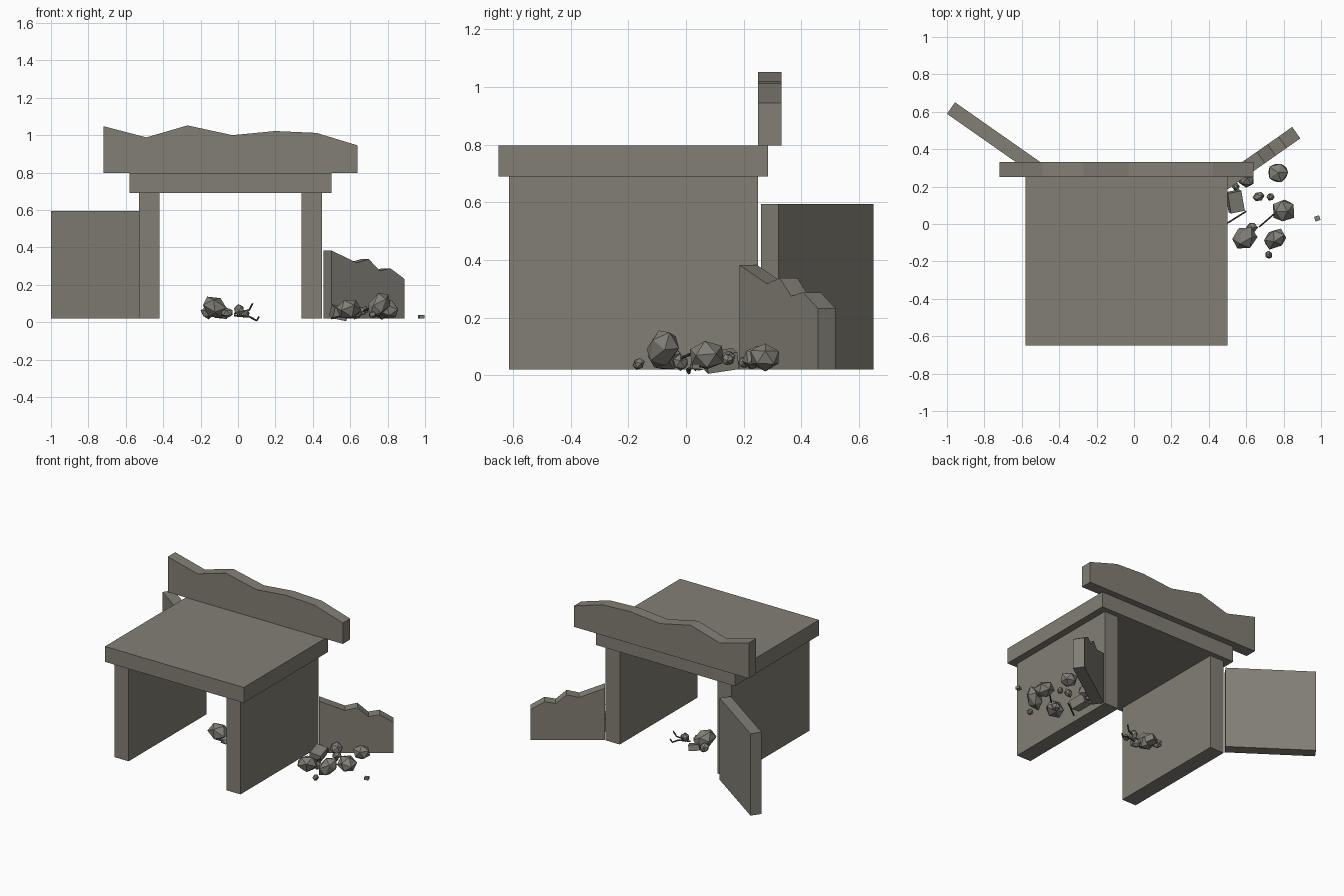
import bpy, bmesh, math, random
from mathutils import Vector, Matrix, Euler

if "Cube" in bpy.data.objects:
    bpy.data.objects.remove(bpy.data.objects["Cube"])

random.seed(4)


def material(name, col):
    m = bpy.data.materials.new(name)
    m.diffuse_color = (*col, 1)
    m.use_nodes = True
    m.node_tree.nodes["Principled BSDF"].inputs["Base Color"].default_value = m.diffuse_color
    return m


CONCRETE = material("weathered_concrete", (0.225, 0.212, 0.178))
RUBBLE = material("rubble_grey", (0.22, 0.215, 0.185))
STEEL = material("dark_rebar", (0.085, 0.08, 0.07))


def finish(name, bm, mat):
    bmesh.ops.recalc_face_normals(bm, faces=bm.faces)
    me = bpy.data.meshes.new(name)
    bm.to_mesh(me)
    bm.free()
    me.materials.append(mat)
    ob = bpy.data.objects.new(name, me)
    bpy.context.collection.objects.link(ob)
    return ob


def box(name, x, y, z):
    bm = bmesh.new()
    bmesh.ops.create_cube(bm, size=1)
    for v in bm.verts:
        v.co = Vector([lo + (c + 0.5) * (hi - lo) for c, (lo, hi) in zip(v.co, (x, y, z))])
    return finish(name, bm, CONCRETE)


def slab(name, outline, depth, loc=(0, 0, 0), angle=0):
    """Upright wall: (along, z) outline, thickened along local +y."""
    bm = bmesh.new()
    face = bm.faces.new([bm.verts.new((a, 0, z)) for a, z in outline])
    ext = bmesh.ops.extrude_face_region(bm, geom=[face])
    verts = [g for g in ext["geom"] if isinstance(g, bmesh.types.BMVert)]
    bmesh.ops.translate(bm, verts=verts, vec=(0, depth, 0))
    bm.transform(Matrix.Translation(loc) @ Matrix.Rotation(math.radians(angle), 4, 'Z'))
    return finish(name, bm, CONCRETE)


def chunk(name, loc, size, rot=(0, 0, 0), cube=False):
    """Broken lump: low icosphere or block with slightly jittered corners."""
    bm = bmesh.new()
    if cube:
        bmesh.ops.create_cube(bm, size=2)
    else:
        bmesh.ops.create_icosphere(bm, subdivisions=1, radius=1)
        for v in bm.verts:
            v.co *= random.uniform(0.94, 1.08)
    bm.transform(Matrix.LocRotScale(Vector(loc), Euler(rot), Vector(size)))
    return finish(name, bm, RUBBLE)


def bar(name, points, r=0.005):
    """Bent reinforcing bar made of six-sided segments."""
    bm = bmesh.new()
    for p, q in zip(points, points[1:]):
        p, q = Vector(p), Vector(q)
        d = q - p
        m = Matrix.Translation((p + q) / 2) @ d.to_track_quat('Z', 'Y').to_matrix().to_4x4()
        bmesh.ops.create_cone(bm, cap_ends=True, segments=6, radius1=r, radius2=r,
                              depth=d.length, matrix=m)
    return finish(name, bm, STEEL)


# Bunker shell, open at both ends
box("left_wall", (-0.53, -0.42), (-0.615, 0.25), (0.02, 0.69))
box("right_wall", (0.34, 0.45), (-0.615, 0.25), (0.02, 0.69))
box("roof_slab", (-0.58, 0.50), (-0.65, 0.285), (0.69, 0.798))

# Broken parapet above the rear opening
slab("broken_parapet", [(-0.72, 0.798), (0.64, 0.798), (0.64, 0.945), (0.42, 1.012),
                        (0.20, 1.022), (-0.03, 1.0), (-0.27, 1.052), (-0.49, 0.988),
                        (-0.72, 1.048)], 0.081, (0, 0.25, 0))

# Splayed wing walls: one intact, one collapsed
slab("left_wing_wall", [(-0.574, 0.02), (0, 0.02), (0, 0.595), (-0.574, 0.595)],
     0.075, (-0.53, 0.26, 0), -35)
slab("broken_right_wing_wall", [(0, 0.02), (0.475, 0.02), (0.475, 0.232), (0.385, 0.288),
                                (0.314, 0.275), (0.244, 0.337), (0.165, 0.318), (0, 0.383)],
     0.075, (0.50, 0.185, 0), 35)

# Rubble pile outside the right wall: position, half size
rocks = [
    ((0.77, 0.275, 0.062), (0.06, 0.057, 0.05)),
    ((0.80, 0.07, 0.068), (0.064, 0.066, 0.052)),
    ((0.755, -0.08, 0.092), (0.057, 0.052, 0.08)),
    ((0.59, -0.075, 0.07), (0.062, 0.07, 0.055)),
    ((0.60, 0.235, 0.06), (0.048, 0.04, 0.045)),
    ((0.665, 0.147, 0.06), (0.034, 0.026, 0.026)),
    ((0.73, 0.145, 0.055), (0.02, 0.022, 0.022)),
    ((0.72, -0.165, 0.04), (0.023, 0.021, 0.02)),
    ((0.545, 0.20, 0.045), (0.023, 0.02, 0.022)),
    ((0.63, -0.02, 0.045), (0.032, 0.03, 0.03)),
    # pile inside the tunnel
    ((-0.125, -0.03, 0.08), (0.08, 0.07, 0.06)),
    ((-0.165, 0.03, 0.05), (0.035, 0.035, 0.03)),
    ((-0.06, -0.05, 0.05), (0.04, 0.035, 0.028)),
    ((0.005, 0.0, 0.065), (0.028, 0.028, 0.036)),
    ((0.04, -0.03, 0.045), (0.025, 0.022, 0.02)),
]
for i, (loc, size) in enumerate(rocks):
    chunk(f"rubble_rock_{i + 1}", loc, size, (0.3 * (i % 3), 0.25 * (i % 4), 0.7 * i))
chunk("rubble_block", (0.54, 0.12, 0.05), (0.038, 0.055, 0.03), (0.15, 0.2, 0.2), True)
chunk("stray_chip", (0.98, 0.03, 0.03), (0.014, 0.013, 0.009), (0, 0, 0.3), True)
chunk("inner_block", (-0.10, 0.05, 0.045), (0.035, 0.028, 0.02), (0.2, 0.1, 0.5), True)

# Bent bars sticking out of the rubble
bar("outer_bar_1", [(0.50, 0.005, 0.02), (0.60, 0.068, 0.045)])
bar("outer_bar_2", [(0.67, -0.015, 0.06), (0.745, 0.05, 0.09)])
bar("inner_bar_1", [(-0.02, 0.0, 0.045), (0.06, 0.02, 0.065), (0.078, 0.03, 0.1)])
bar("inner_bar_2", [(-0.02, -0.02, 0.035), (0.06, 0.0, 0.03), (0.10, 0.01, 0.008), (0.112, 0.015, 0.03)])
